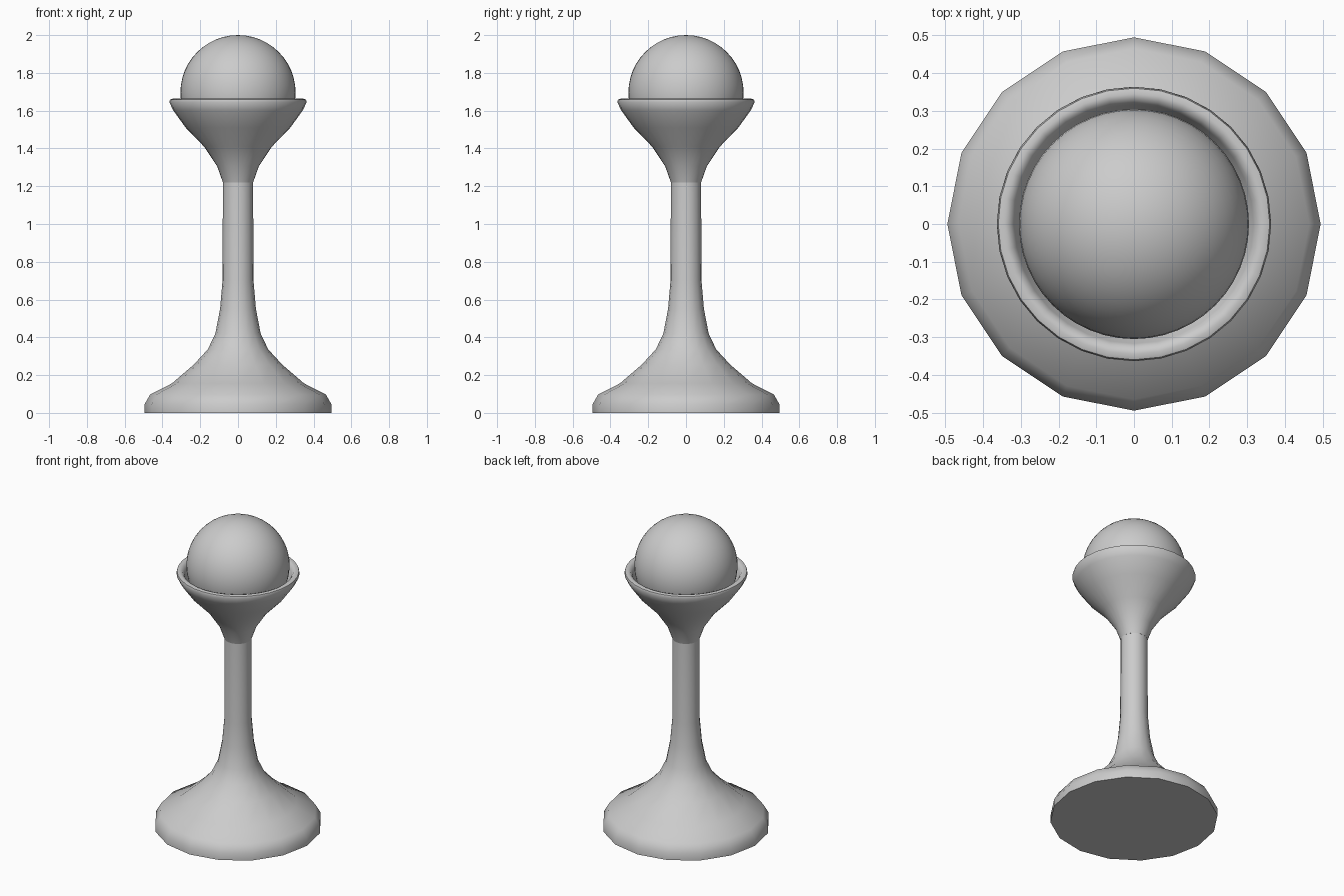
import bpy, bmesh
from math import cos, sin, pi, radians

if "Cube" in bpy.data.objects:
    bpy.data.objects.remove(bpy.data.objects["Cube"])


def smooth(ob, angle):
    bpy.ops.object.select_all(action='DESELECT')
    ob.select_set(True)
    bpy.context.view_layer.objects.active = ob
    bpy.ops.object.shade_smooth_by_angle(angle=radians(angle))


def lathe(name, profile, sides):
    """Revolve (radius, height) points about z and close both ends."""
    bm = bmesh.new()
    rings = [[bm.verts.new((r * cos(2 * pi * i / sides), r * sin(2 * pi * i / sides), z))
              for i in range(sides)] for r, z in profile]
    for a, b in zip(rings, rings[1:]):
        for i in range(sides):
            j = (i + 1) % sides
            bm.faces.new((a[i], a[j], b[j], b[i]))
    bm.faces.new(rings[0][::-1])
    bm.faces.new(rings[-1])
    bmesh.ops.recalc_face_normals(bm, faces=bm.faces)
    me = bpy.data.meshes.new(name)
    bm.to_mesh(me)
    bm.free()
    ob = bpy.data.objects.new(name, me)
    bpy.context.collection.objects.link(ob)
    smooth(ob, 50)
    return ob


# Flared foot and slim stem
lathe("base_and_stem", [(.495, 0), (.495, .045), (.465, .098), (.35, .156), (.235, .255),
                        (.16, .336), (.12, .42), (.095, .55), (.082, .70), (.08, 1.22)], 16)

# Cup with rounded rim and a hollow that follows the ball
lathe("cup", [(.08, 1.22), (.11, 1.305), (.18, 1.41), (.277, 1.51), (.342, 1.60),
              (.364, 1.645), (.36, 1.659), (.345, 1.664), (.328, 1.658), (.317, 1.64),
              (.305, 1.60), (.255, 1.52), (.17, 1.44), (.06, 1.40)], 32)

# Ball resting in the cup
bpy.ops.mesh.primitive_uv_sphere_add(segments=48, ring_count=24, radius=.305, location=(0, 0, 1.695))
ball = bpy.context.object
ball.name = "ball"
smooth(ball, 60)
